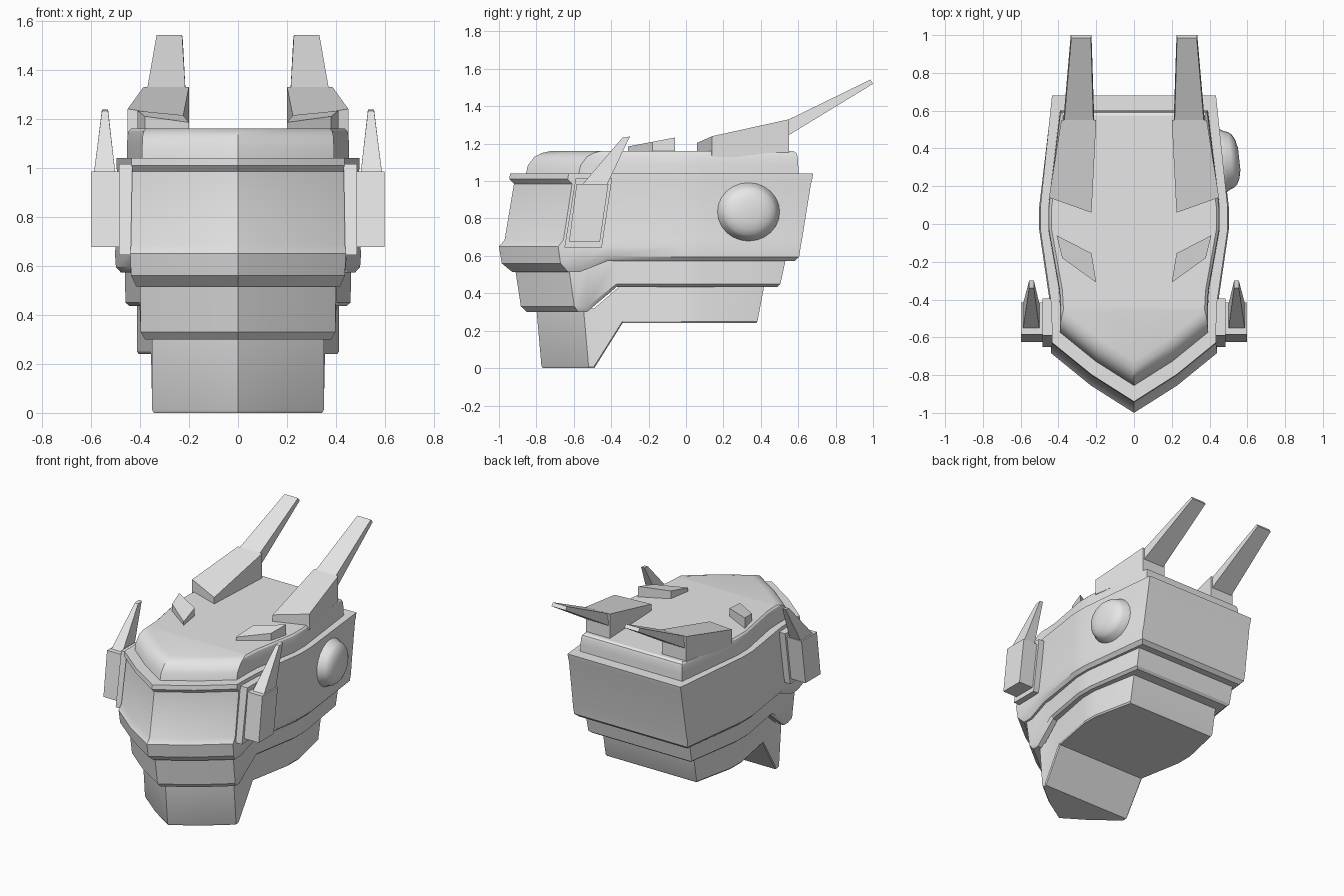
import bpy, bmesh, math

if "Cube" in bpy.data.objects:
    bpy.data.objects.remove(bpy.data.objects["Cube"])

grey = bpy.data.materials.new("light grey")
grey.diffuse_color = (0.8, 0.8, 0.8, 1)
grey.use_nodes = True
grey.node_tree.nodes["Principled BSDF"].inputs["Base Color"].default_value = grey.diffuse_color


def finish(name, bm, smooth=True):
    bmesh.ops.recalc_face_normals(bm, faces=bm.faces[:])
    me = bpy.data.meshes.new(name)
    bm.to_mesh(me)
    bm.free()
    me.materials.append(grey)
    ob = bpy.data.objects.new(name, me)
    bpy.context.collection.objects.link(ob)
    if smooth:
        bpy.ops.object.select_all(action='DESELECT')
        ob.select_set(True)
        bpy.context.view_layer.objects.active = ob
        bpy.ops.object.shade_smooth_by_angle(angle=math.radians(30))
    return ob


def layer(name, knee_a, knee_b, rings):
    """Loft of pointed plan outlines: (half width, tip y, back y, front z, back z)."""
    bm = bmesh.new()
    loops = []
    for hw, tip, back, zf, zb in rings:
        half = [(0, tip, zf), (hw * .52, tip + hw * .33, zf), (hw, tip + hw * .72, zf),
                (hw, knee_a, zf), (hw + .005, knee_b, zb), (hw + .062, -.03, zb),
                (hw + .062, .09, zb), (hw, back, zb)]
        full = half + [(-x, y, z) for x, y, z in reversed(half[1:])]
        loops.append([bm.verts.new(p) for p in full])
    n = len(loops[0])
    for a, b in zip(loops, loops[1:]):
        for i in range(n):
            j = (i + 1) % n
            bm.faces.new((a[i], a[j], b[j], b[i]))
    for lp in (loops[0], loops[-1]):
        bm.faces.new((lp[0], lp[1], lp[-1]))
        for i in range(1, 7):
            bm.faces.new((lp[i], lp[i + 1], lp[-i - 1], lp[-i]))
    return finish(name, bm)


def hexa(name, a, b):
    """Mirrored pair of six-sided blocks between two quads."""
    for side, s in (("right", 1), ("left", -1)):
        bm = bmesh.new()
        va = [bm.verts.new((s * x, y, z)) for x, y, z in a]
        vb = [bm.verts.new((s * x, y, z)) for x, y, z in b]
        bm.faces.new(va)
        bm.faces.new(vb)
        for i in range(4):
            j = (i + 1) % 4
            bm.faces.new((va[i], va[j], vb[j], vb[i]))
        finish(name + "_" + side, bm, False)


# Helmet shell, four stacked layers
layer("chin", -.49, -.34, [
    (.343, -.765, .375, .0, .24), (.35, -.773, .382, .012, .25),
    (.35, -.80, .42, .32, .45)])
layer("jaw_band", -.53, -.37, [
    (.38, -.85, .49, .30, .435), (.397, -.883, .505, .33, .45),
    (.40, -.915, .535, .54, .59)])
layer("visor_shell", -.565, -.42, [
    (.415, -.93, .58, .515, .572), (.436, -.985, .605, .56, .595),
    (.44, -1.0, .613, .65, .65), (.437, -.97, .62, .685, .685),
    (.432, -.92, .668, .985, .985), (.434, -.945, .675, 1.01, 1.01),
    (.434, -.94, .68, 1.04, 1.04)])
layer("crown", -.44, -.35, [
    (.392, -.86, .603, 1.02, 1.02), (.391, -.845, .60, 1.085, 1.085),
    (.389, -.81, .597, 1.13, 1.13), (.384, -.77, .59, 1.15, 1.15),
    (.374, -.725, .575, 1.16, 1.16)])

# Horn bases and horns
base = [(.225, .06, 1.205), (.45, .14, 1.24), (.385, .55, 1.33), (.2, .55, 1.33)]
hexa("horn_base", base, [(x, y, 1.13) for x, y, z in base])
hexa("horn", [(.21, .54, 1.24), (.375, .54, 1.24), (.37, .54, 1.325), (.215, .54, 1.325)],
     [(.225, 1.0, 1.52), (.335, 1.0, 1.52), (.332, .985, 1.542), (.228, .985, 1.542)])

# Brow plates
brow = [(.41, -.06), (.225, -.155), (.2, -.31), (.38, -.18)]
hexa("brow_plate", [(x, y, 1.185 + (y + .31) * .19) for x, y in brow],
     [(x, y, 1.14) for x, y in brow])

# Slanted ear plates, ear blocks and ear spikes
plate = [(-.65, .645), (-.45, .645), (-.395, 1.015), (-.59, 1.015)]
hexa("ear_plate", [(.41, y, z) for y, z in plate], [(.485, y, z) for y, z in plate])
block = [(-.625, .677), (-.46, .677), (-.415, .985), (-.585, .985)]
hexa("ear_block", [(.48, y, z) for y, z in block], [(.597, y, z) for y, z in block])
hexa("ear_spike", [(.5, -.56, .975), (.588, -.56, .975), (.588, -.425, .975), (.5, -.425, .975)],
     [(.53, -.34, 1.232), (.555, -.34, 1.232), (.555, -.30, 1.238), (.53, -.30, 1.238)])

# Round boss on the right side only, flared into the wall
bm = bmesh.new()
prof = [(1.1, -.03), (1.07, .0), (1.0, .018), (.95, .04), (.85, .058),
        (.66, .073), (.38, .083)]
loops = []
for r, h in prof:
    loops.append([bm.verts.new((
        .474 + h - .11 * r * .155 * math.cos(t), .335 + r * .155 * math.cos(t) + h * .11,
        .835 + r * .145 * math.sin(t)))
        for t in [2 * math.pi * k / 24 for k in range(24)]])
for a, b in zip(loops, loops[1:]):
    for i in range(24):
        j = (i + 1) % 24
        bm.faces.new((a[i], a[j], b[j], b[i]))
bm.faces.new(loops[-1])
finish("side_boss", bm)
